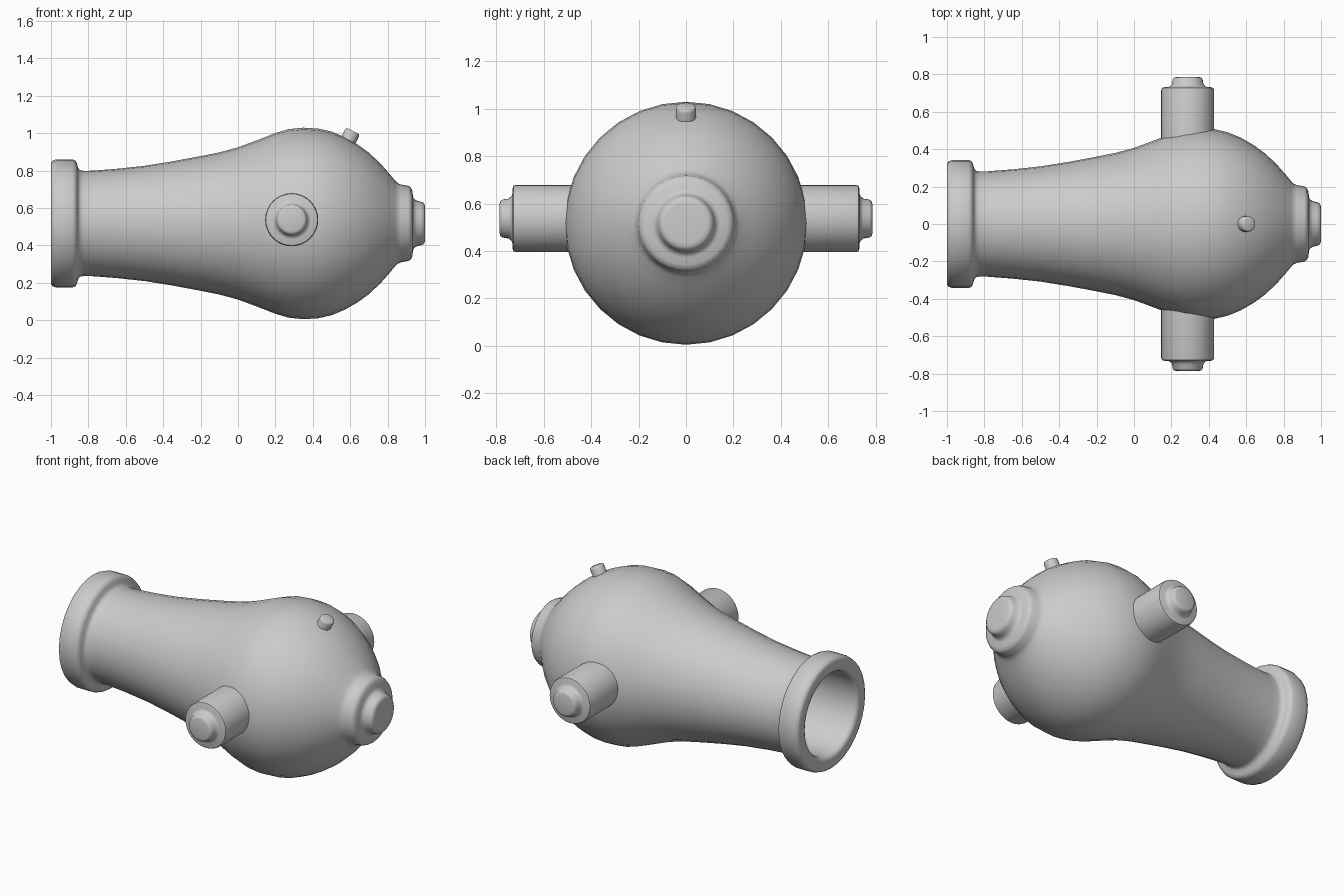
import bpy, bmesh, math
from mathutils import Vector


def lathe(name, profile, origin, axis, sides=32, angle=50):
    """Revolve (distance, radius) points around an axis through origin."""
    bm = bmesh.new()
    rot = Vector(axis).to_track_quat('Z', 'Y')
    rings = []
    for t, r in profile:
        n = 1 if r == 0 else sides
        rings.append([bm.verts.new(Vector(origin) + rot @ Vector((
            r * math.cos(math.tau * i / sides), r * math.sin(math.tau * i / sides), t)))
            for i in range(n)])
    for a, b in zip(rings, rings[1:]):
        for i in range(sides):
            j = (i + 1) % sides
            if len(a) == 1:
                bm.faces.new((a[0], b[j], b[i]))
            elif len(b) == 1:
                bm.faces.new((a[i], a[j], b[0]))
            else:
                bm.faces.new((a[i], a[j], b[j], b[i]))
    bmesh.ops.recalc_face_normals(bm, faces=bm.faces)
    mesh = bpy.data.meshes.new(name)
    bm.to_mesh(mesh)
    bm.free()
    obj = bpy.data.objects.new(name, mesh)
    bpy.context.collection.objects.link(obj)
    bpy.ops.object.select_all(action='DESELECT')
    obj.select_set(True)
    bpy.context.view_layer.objects.active = obj
    bpy.ops.object.shade_smooth_by_angle(angle=math.radians(angle))
    return obj


# Barrel: bore, muzzle ring, flared body, breech ring and knob
bore = [(0.0, 0), (0.0, 0.22), (-0.03, 0.245), (-0.5, 0.25), (-0.975, 0.25), (-0.993, 0.257)]
muzzle = [(-1.0, 0.273), (-1.0, 0.322), (-0.993, 0.335), (-0.97, 0.343), (-0.885, 0.343),
          (-0.868, 0.335), (-0.86, 0.318), (-0.855, 0.297), (-0.845, 0.285), (-0.825, 0.281)]
body = [(-0.78, 0.282), (-0.65, 0.292), (-0.5, 0.308), (-0.35, 0.332), (-0.2, 0.36),
        (-0.1, 0.38), (0.0, 0.407), (0.1, 0.444), (0.2, 0.483), (0.27, 0.504), (0.35, 0.512),
        (0.43, 0.507), (0.5, 0.491), (0.57, 0.462), (0.64, 0.422), (0.7, 0.378),
        (0.76, 0.322), (0.81, 0.265), (0.84, 0.229)]
breech = [(0.853, 0.216), (0.87, 0.208), (0.91, 0.201), (0.924, 0.193), (0.932, 0.175),
          (0.936, 0.145), (0.94, 0.133), (0.953, 0.123), (0.975, 0.117), (0.99, 0.112),
          (0.998, 0.1), (1.0, 0.085), (1.0, 0)]
lathe("cannon_barrel", bore + muzzle + body + breech, (0, 0, 0.517), (1, 0, 0))

# Side trunnions with stepped end caps
trunnion = [(0.3, 0), (0.3, 0.142), (0.715, 0.142), (0.727, 0.138), (0.731, 0.127),
            (0.732, 0.104), (0.736, 0.094), (0.748, 0.084), (0.773, 0.08), (0.782, 0.074),
            (0.786, 0.062), (0.786, 0)]
for side, sign in (("front", -1), ("back", 1)):
    lathe(side + "_trunnion", trunnion, (0.287, 0, 0.537), (0, sign, 0))

# Small fuse pin on top of the breech
pin = [(-0.09, 0), (-0.09, 0.042), (-0.012, 0.042), (-0.003, 0.039), (0, 0.032), (0, 0)]
lathe("fuse_pin", pin, (0.615, 0, 1.011), (0.45, 0, 0.89), sides=16)
